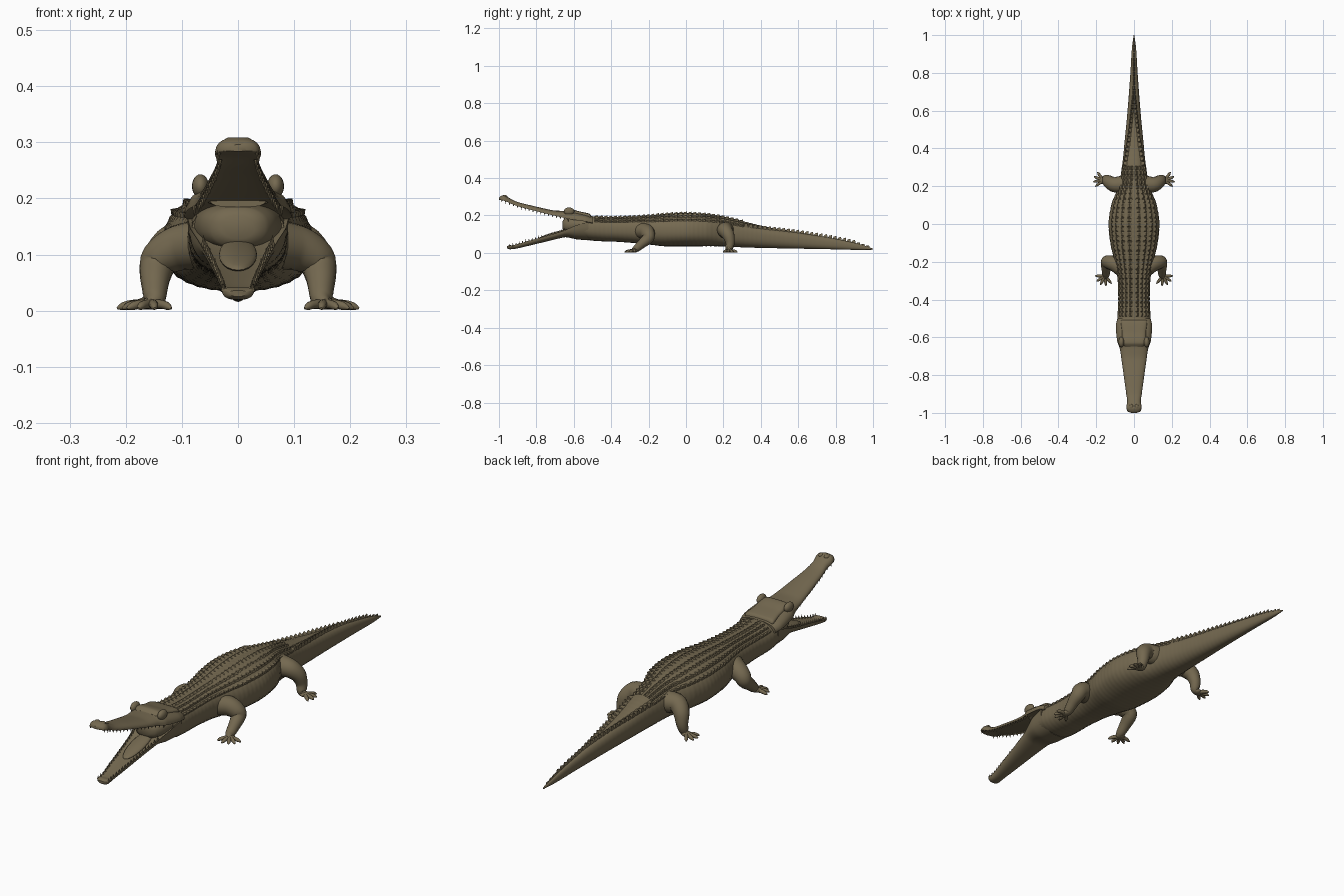
import bpy, bmesh, math
from mathutils import Vector, Matrix

cube = bpy.data.objects.get("Cube")
if cube:
    bpy.data.objects.remove(cube, do_unlink=True)

COLOUR = (0.175, 0.14, 0.08, 1)
hide = bpy.data.materials.new("olive_brown_hide")
hide.use_nodes = True
hide.diffuse_color = COLOUR
shader = hide.node_tree.nodes["Principled BSDF"]
shader.inputs["Base Color"].default_value = COLOUR
shader.inputs["Roughness"].default_value = 0.8


def finish(name, bm, angle=40):
    bmesh.ops.recalc_face_normals(bm, faces=bm.faces)
    mesh = bpy.data.meshes.new(name)
    bm.to_mesh(mesh)
    bm.free()
    mesh.materials.append(hide)
    mesh.shade_smooth()
    mesh.set_sharp_from_angle(angle=math.radians(angle))
    obj = bpy.data.objects.new(name, mesh)
    bpy.context.collection.objects.link(obj)
    return obj


def sample(table, y):
    """Monotone cubic interpolation of table rows keyed on their first value."""
    last = len(table) - 1
    i = max(k for k in range(last) if k == 0 or table[k][0] <= y)

    def slope(k, c):
        return (table[k + 1][c] - table[k][c]) / (table[k + 1][0] - table[k][0])

    def tangent(k, c):
        if k in (0, last):
            return slope(min(k, last - 1), c)
        a, b = slope(k - 1, c), slope(k, c)
        return 2 * a * b / (a + b) if a * b > 0 else 0

    h = table[i + 1][0] - table[i][0]
    t = (y - table[i][0]) / h
    return [(1 + 2 * t) * (1 - t) ** 2 * table[i][c] + t * (1 - t) ** 2 * h * tangent(i, c)
            + t * t * (3 - 2 * t) * table[i + 1][c] + t * t * (t - 1) * h * tangent(i + 1, c)
            for c in range(1, len(table[0]))]


def surface(table, y, a, power=0.85, lift=0.0, quilt=0.0):
    """Point on a lofted skin at length y and angle a around it."""
    mid, wide, up, down = sample(table, y)
    c, s = math.cos(a), math.sin(a)
    x = math.copysign(abs(c) ** power, c) * wide
    z = abs(s) ** power * (up if s > 0 else -down)
    out = Vector((x, 0, z))
    out *= 1 + quilt * abs(math.sin(math.pi * y / 0.024) * math.sin(16 * a))
    return Vector((0, y, mid)) + out + out.normalized() * lift


def bridge(bm, rings):
    n = len(rings[0])
    for r, q in zip(rings, rings[1:]):
        for k in range(n):
            bm.faces.new((r[k], r[(k + 1) % n], q[(k + 1) % n], q[k]))
    bm.faces.new(rings[0])
    bm.faces.new(rings[-1])


def loft(name, table, steps, sides, power=0.85, quilt=0.0):
    bm = bmesh.new()
    start, end = table[0][0], table[-1][0]
    rings = []
    for i in range(steps + 1):
        y = start + (end - start) * i / steps
        rings.append([bm.verts.new(surface(table, y, math.tau * k / sides, power, 0, quilt))
                      for k in range(sides)])
    bridge(bm, rings)
    return finish(name, bm)


def tube(bm, points, sides=16, per=5):
    """Rounded limb through rows of (x, y, z, radius)."""
    path = [(k,) + p for k, p in enumerate(points)]
    total = (len(points) - 1) * per
    spots = [sample(path, i / per) for i in range(total + 1)]
    normal, rings = Vector((0.1, 1, 0.3)), []
    for i, spot in enumerate(spots):
        ahead, behind = spots[min(i + 1, total)], spots[max(i - 1, 0)]
        t = (Vector(ahead[:3]) - Vector(behind[:3])).normalized()
        normal = (normal - t * normal.dot(t)).normalized()
        side = t.cross(normal)
        rings.append([bm.verts.new(Vector(spot[:3]) + spot[3] * (
            normal * math.cos(math.tau * k / sides) + side * math.sin(math.tau * k / sides)))
            for k in range(sides)])
    bridge(bm, rings)


def ball(bm, centre, size):
    bmesh.ops.create_uvsphere(bm, u_segments=20, v_segments=12, radius=1,
                              matrix=Matrix.Translation(centre) @ Matrix.Diagonal((*size, 1)))


# Rows: y, height of widest line, half width, rise above it, drop below it
BODY = [(-.57, .14, .082, .052, .058), (-.5, .13, .087, .065, .064), (-.4, .125, .083, .066, .064),
        (-.3, .125, .086, .069, .07), (-.2, .12, .102, .08, .075), (-.1, .115, .125, .094, .08),
        (0, .115, .134, .098, .08), (.1, .115, .12, .093, .079), (.2, .11, .082, .083, .075),
        (.3, .1, .064, .07, .07), (.45, .085, .048, .05, .059), (.6, .068, .034, .042, .045),
        (.8, .045, .019, .03, .026), (.93, .03, .011, .016, .014), (1, .02, .002, .003, .003)]
UPPER = [(-1, .286, .014, .01, .002), (-.992, .284, .034, .019, .002), (-.97, .278, .041, .03, 0),
         (-.94, .265, .036, .026, -.006), (-.9, .25, .041, .022, -.008),
         (-.82, .228, .052, .024, -.01), (-.72, .203, .066, .026, -.01),
         (-.66, .189, .075, .036, -.01), (-.62, .18, .089, .046, -.01),
         (-.54, .168, .096, .041, 0), (-.5, .162, .088, .034, .01)]
LOWER = [(-.956, .033, .014, .003, .008), (-.945, .037, .029, .004, .018),
         (-.92, .042, .028, -.003, .021), (-.85, .062, .037, -.008, .026),
         (-.75, .09, .051, -.01, .03), (-.66, .117, .066, -.01, .035),
         (-.58, .15, .086, -.01, .078), (-.52, .165, .09, 0, .098)]
THROAT = [(-.66, .15, .03, .02, .022), (-.65, .15, .05, .034, .036), (-.61, .152, .07, .04, .045),
          (-.52, .15, .085, .045, .05)]
TABLE = [(-.65, .205, .05, .02, .02), (-.63, .208, .062, .028, .02), (-.57, .2, .064, .022, .02),
         (-.515, .19, .07, .019, .02), (-.508, .188, .066, .012, .02)]

loft("body_and_tail", BODY, 262, 64, quilt=0.014)
loft("upper_jaw", UPPER, 80, 40, 0.8)
loft("lower_jaw", LOWER, 60, 40, 0.8)
loft("throat", THROAT, 16, 32)
loft("skull_table", TABLE, 24, 32, 0.5)

# Keeled scutes on the neck and back, crests along the tail
scutes = bmesh.new()


def scute(y, a, dy, da, lift):
    base = [scutes.verts.new(surface(BODY, y + j * dy, a + k * da, lift=-0.001))
            for j, k in ((-1, -1), (-1, 1), (1, 1), (1, -1))]
    front = scutes.verts.new(surface(BODY, y - dy * 0.4, a, lift=lift * 0.6))
    back = scutes.verts.new(surface(BODY, y + dy * 0.8, a, lift=lift))
    for loop in ((base[0], base[1], front), (base[1], base[2], back, front),
                 (base[2], base[3], back), (base[3], base[0], front, back)):
        scutes.faces.new(loop)


for row in range(32):
    y = -0.48 + row * 0.025
    for s in (1, -1):
        for col in range(4):
            scute(y, math.pi / 2 + s * (0.14 + 0.27 * col), 0.0115, 0.11, 0.009)
for row in range(27):
    y = 0.32 + row * 0.025
    spread = 0.85 * max(0, 1 - (y - 0.3) / 0.42)
    for s in ((1, -1) if spread else (1,)):
        scute(y, math.pi / 2 + s * spread, 0.0115, 0.25, 0.017 - 0.008 * (y > 0.9))
finish("back_scutes", scutes, 20)

# Teeth along both lips
for name, table, first, last, turn in (("upper_teeth", UPPER, -.985, -.63, math.pi),
                                       ("lower_teeth", LOWER, -.943, -.65, 0)):
    bm = bmesh.new()
    count = 18
    for i in range(count):
        y = first + (last - first) * i / (count - 1)
        mid, wide = sample(table, y)[:2]
        tall = 0.019 if i % 4 == 1 else 0.014
        shift = -0.004 if turn else 0.004
        for s in (1, -1):
            place = Matrix.Translation((s * wide * 0.9, y, mid + shift)) @ Matrix.Rotation(turn, 4, "X")
            bmesh.ops.create_cone(bm, segments=8, radius1=0.0045, radius2=0.0004,
                                  depth=tall, cap_ends=True, matrix=place)
    finish(name, bm)

# Eyes, nostrils and tongue
for side, s in (("left", 1), ("right", -1)):
    bm = bmesh.new()
    ball(bm, (s * 0.067, -0.625, 0.222), (0.015, 0.028, 0.021))
    finish(side + "_eye_ridge", bm)
    bm = bmesh.new()
    ball(bm, (s * 0.014, -0.968, 0.301), (0.011, 0.014, 0.008))
    finish(side + "_nostril", bm)
bm = bmesh.new()
ball(bm, (0, -0.7, 0.1), (0.034, 0.1, 0.012))
bmesh.ops.rotate(bm, cent=(0, -0.7, 0.1), matrix=Matrix.Rotation(math.radians(16), 3, "X"),
                 verts=bm.verts)
finish("tongue", bm)

# Legs with splayed toes
FRONT = [(.05, -.245, .12, .045), (.105, -.21, .112, .041), (.143, -.2, .085, .033),
         (.148, -.235, .05, .025), (.148, -.268, .022, .019), (.155, -.285, .012, .01)]
HIND = [(.04, .21, .12, .05), (.1, .208, .122, .041), (.138, .228, .09, .032),
        (.147, .236, .052, .024), (.152, .23, .022, .019), (.168, .23, .012, .01)]
for name, path, palm, toes in (("front_leg", FRONT, (.153, -.275), (0, -32, -62, -95, -130)),
                               ("hind_leg", HIND, (.163, .231), (-38, -8, 22, 55))):
    for side, s in (("left", 1), ("right", -1)):
        bm = bmesh.new()
        tube(bm, path)
        ball(bm, (*palm, 0.013), (0.02, 0.02, 0.011))
        for angle in toes:
            a = math.radians(angle)
            tube(bm, [(palm[0] + r * math.cos(a), palm[1] + r * math.sin(a), z, thick)
                      for r, z, thick in ((.008, .012, .009), (.028, .011, .008),
                                          (.042, .008, .007), (.053, .004, .002))], 10, 3)
        bmesh.ops.scale(bm, vec=(s, 1, 1), verts=bm.verts)
        finish(side + "_" + name, bm, 60)
